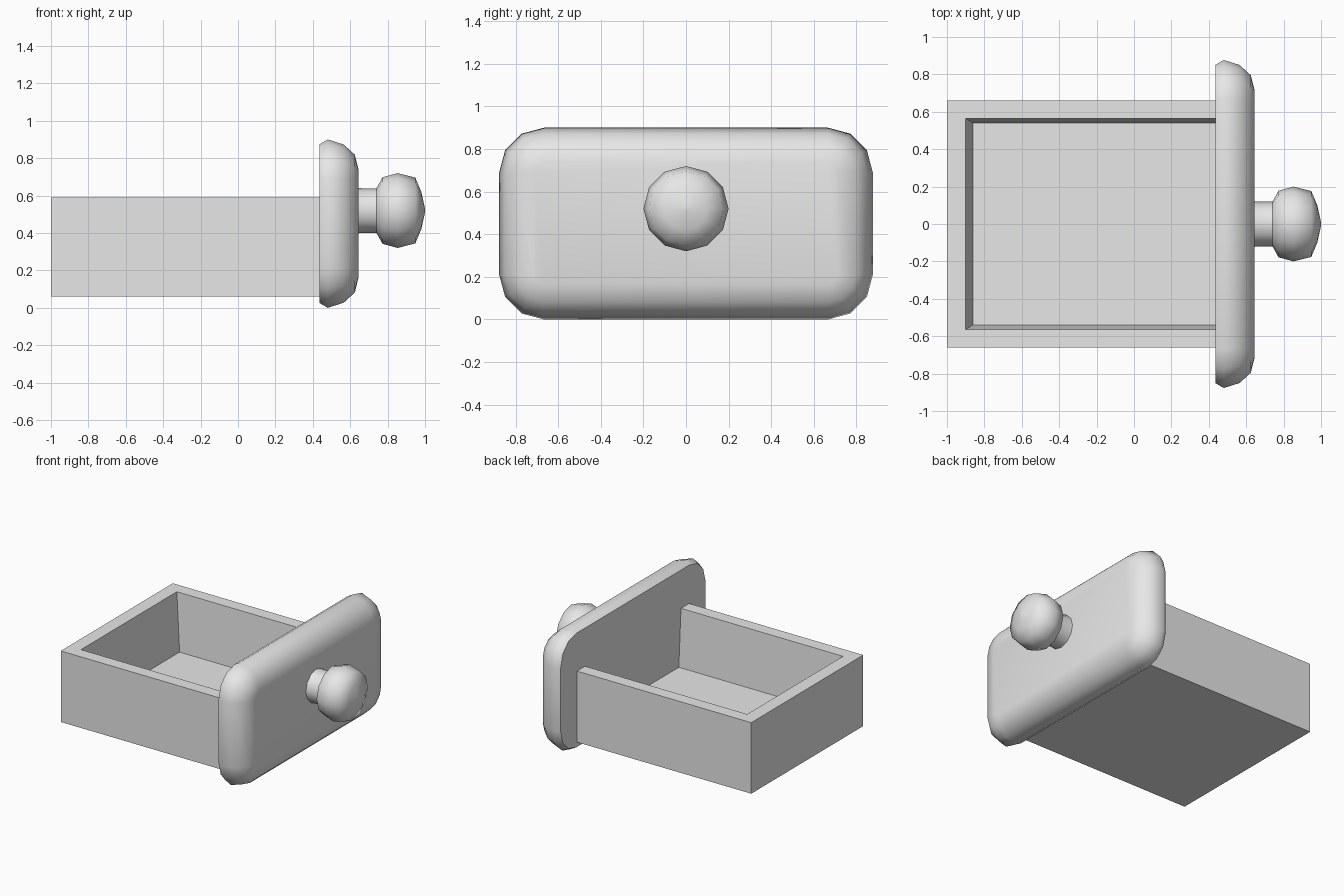
import bpy, bmesh
from math import cos, sin, pi, radians

cube = bpy.data.objects.get("Cube")
if cube:
    bpy.data.objects.remove(cube, do_unlink=True)

grey = bpy.data.materials.new("plain grey")
grey.use_nodes = True
grey.diffuse_color = (0.8, 0.8, 0.8, 1)
grey.node_tree.nodes["Principled BSDF"].inputs["Base Color"].default_value = (0.8, 0.8, 0.8, 1)


def loft(name, rings, smooth_angle=None):
    """Bridge a list of equal-length rings and cap both ends."""
    bm = bmesh.new()
    loops = [[bm.verts.new(p) for p in ring] for ring in rings]
    for a, b in zip(loops, loops[1:]):
        for i in range(len(a)):
            j = (i + 1) % len(a)
            bm.faces.new((a[i], a[j], b[j], b[i]))
    bm.faces.new(loops[0])
    bm.faces.new(loops[-1])
    bmesh.ops.recalc_face_normals(bm, faces=bm.faces)
    mesh = bpy.data.meshes.new(name)
    bm.to_mesh(mesh)
    bm.free()
    mesh.materials.append(grey)
    obj = bpy.data.objects.new(name, mesh)
    bpy.context.collection.objects.link(obj)
    if smooth_angle:
        bpy.ops.object.select_all(action='DESELECT')
        obj.select_set(True)
        bpy.context.view_layer.objects.active = obj
        bpy.ops.object.shade_smooth_by_angle(angle=radians(smooth_angle))
    return obj


def rectangle(x0, x1, y, z):
    return [(x0, -y, z), (x1, -y, z), (x1, y, z), (x0, y, z)]


def rounded_rectangle(x, inset):
    """Upright ring with three-segment corners, shrunk by inset."""
    r = 0.21 - inset
    points = []
    for k, (sy, sz) in enumerate([(1, 1), (-1, 1), (-1, -1), (1, -1)]):
        for s in range(4):
            a = (k + s / 3) * pi / 2
            points.append((x, sy * 0.667 + r * cos(a), 0.45 + sz * 0.24 + r * sin(a)))
    return points


def circle(x, r, sides=12):
    return [(x, r * cos(2 * pi * i / sides), 0.52 + r * sin(2 * pi * i / sides))
            for i in range(sides)]


# Open tray with slightly tapered inner walls, its front end sunk into the panel
loft("drawer_tray", [rectangle(-1, 0.5, 0.66, 0.06),
                     rectangle(-1, 0.5, 0.66, 0.59),
                     rectangle(-0.9, 0.45, 0.565, 0.59),
                     rectangle(-0.86, 0.45, 0.54, 0.16)])

# Front panel with a flat back and a soft front edge
panel_profile = [(0.437, 0.025), (0.48, 0), (0.565, 0.027), (0.625, 0.082), (0.645, 0.165)]
loft("front_panel", [rounded_rectangle(x, i) for x, i in panel_profile], 52)

# Round knob on a short neck
knob_profile = [(0.63, 0.124), (0.665, 0.119), (0.74, 0.119), (0.773, 0.178), (0.853, 0.2),
                (0.948, 0.176), (0.98, 0.1), (1.0, 0.01)]
loft("knob", [circle(x, r) for x, r in knob_profile], 58)
